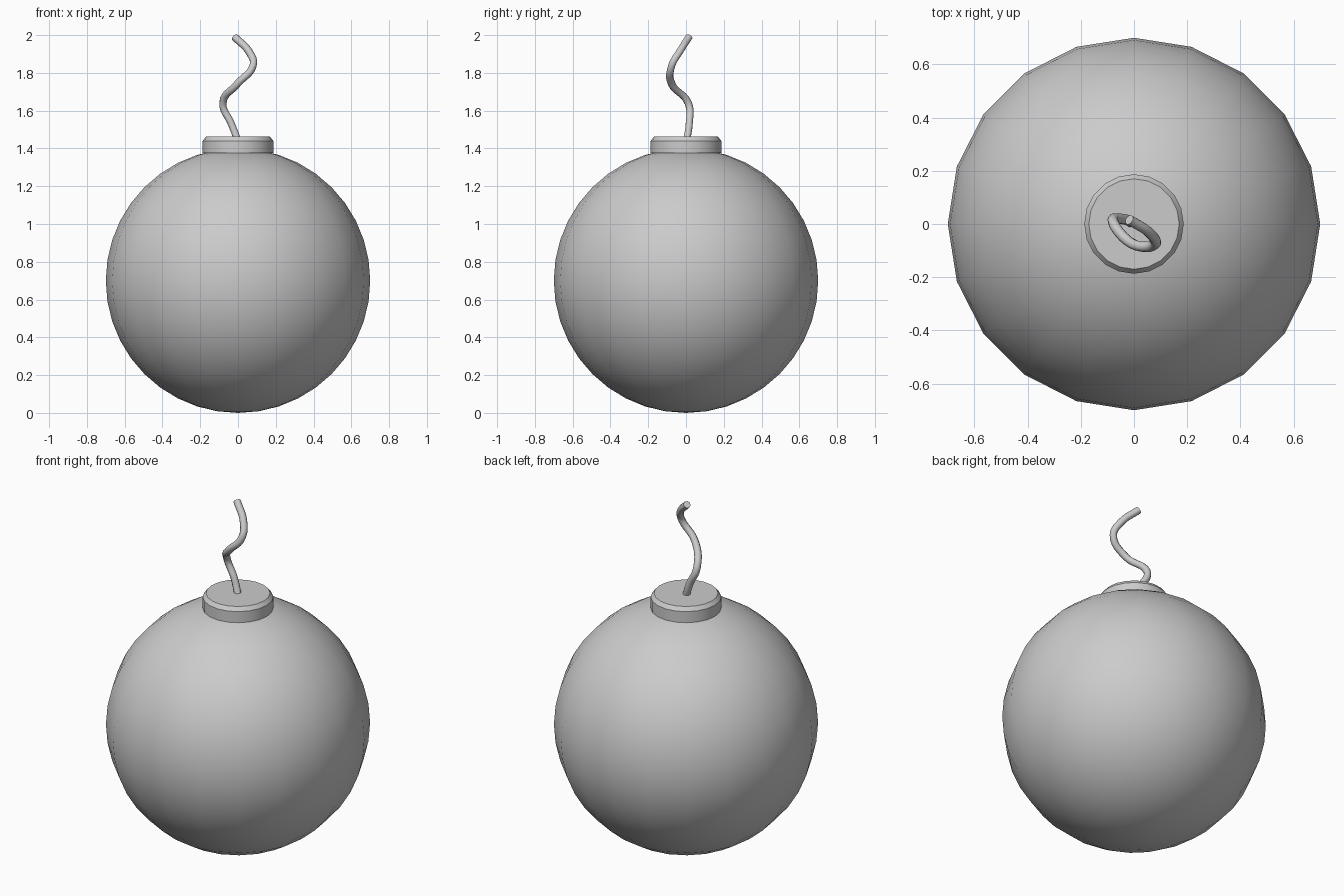
import bpy, math

if "Cube" in bpy.data.objects:
    bpy.data.objects.remove(bpy.data.objects["Cube"])


def smooth(obj):
    bpy.ops.object.select_all(action='DESELECT')
    obj.select_set(True)
    bpy.context.view_layer.objects.active = obj
    bpy.ops.object.shade_smooth_by_angle(angle=math.radians(30))


# Round body
bpy.ops.mesh.primitive_uv_sphere_add(segments=20, ring_count=20, radius=0.7, location=(0, 0, 0.7))
body = bpy.context.object
body.name = "round_body"
smooth(body)

# Cap with a chamfered top rim
profile = [(0.187, 1.375), (0.187, 1.44), (0.17, 1.462)]
sides = 20
verts = [(r * math.cos(2 * math.pi * i / sides), r * math.sin(2 * math.pi * i / sides), z)
         for r, z in profile for i in range(sides)]
faces = [(k * sides + i, k * sides + (i + 1) % sides,
          (k + 1) * sides + (i + 1) % sides, (k + 1) * sides + i)
         for k in range(len(profile) - 1) for i in range(sides)]
faces.append(tuple(reversed(range(sides))))
faces.append(tuple(range(2 * sides, 3 * sides)))
mesh = bpy.data.meshes.new("cap")
mesh.from_pydata(verts, [], faces)
cap = bpy.data.objects.new("cap", mesh)
bpy.context.collection.objects.link(cap)
smooth(cap)

# Curly fuse swept along a smooth path
path = [(0.0, 0.003, 1.44), (-0.035, 0.017, 1.53), (-0.08, 0.012, 1.64),
        (-0.005, -0.075, 1.74), (0.08, -0.075, 1.84), (0.06, -0.035, 1.91),
        (-0.018, 0.016, 1.99)]
curve = bpy.data.curves.new("fuse", 'CURVE')
curve.dimensions = '3D'
curve.bevel_depth = 0.02
curve.bevel_resolution = 2
curve.resolution_u = 6
curve.use_fill_caps = True
spline = curve.splines.new('BEZIER')
spline.bezier_points.add(len(path) - 1)
for point, co in zip(spline.bezier_points, path):
    point.co = co
    point.handle_left_type = point.handle_right_type = 'AUTO'
fuse = bpy.data.objects.new("fuse", curve)
bpy.context.collection.objects.link(fuse)
bpy.ops.object.select_all(action='DESELECT')
fuse.select_set(True)
bpy.context.view_layer.objects.active = fuse
bpy.ops.object.convert(target='MESH')
fuse = bpy.context.object
fuse.name = "fuse"
bpy.ops.object.shade_smooth_by_angle(angle=math.radians(50))
